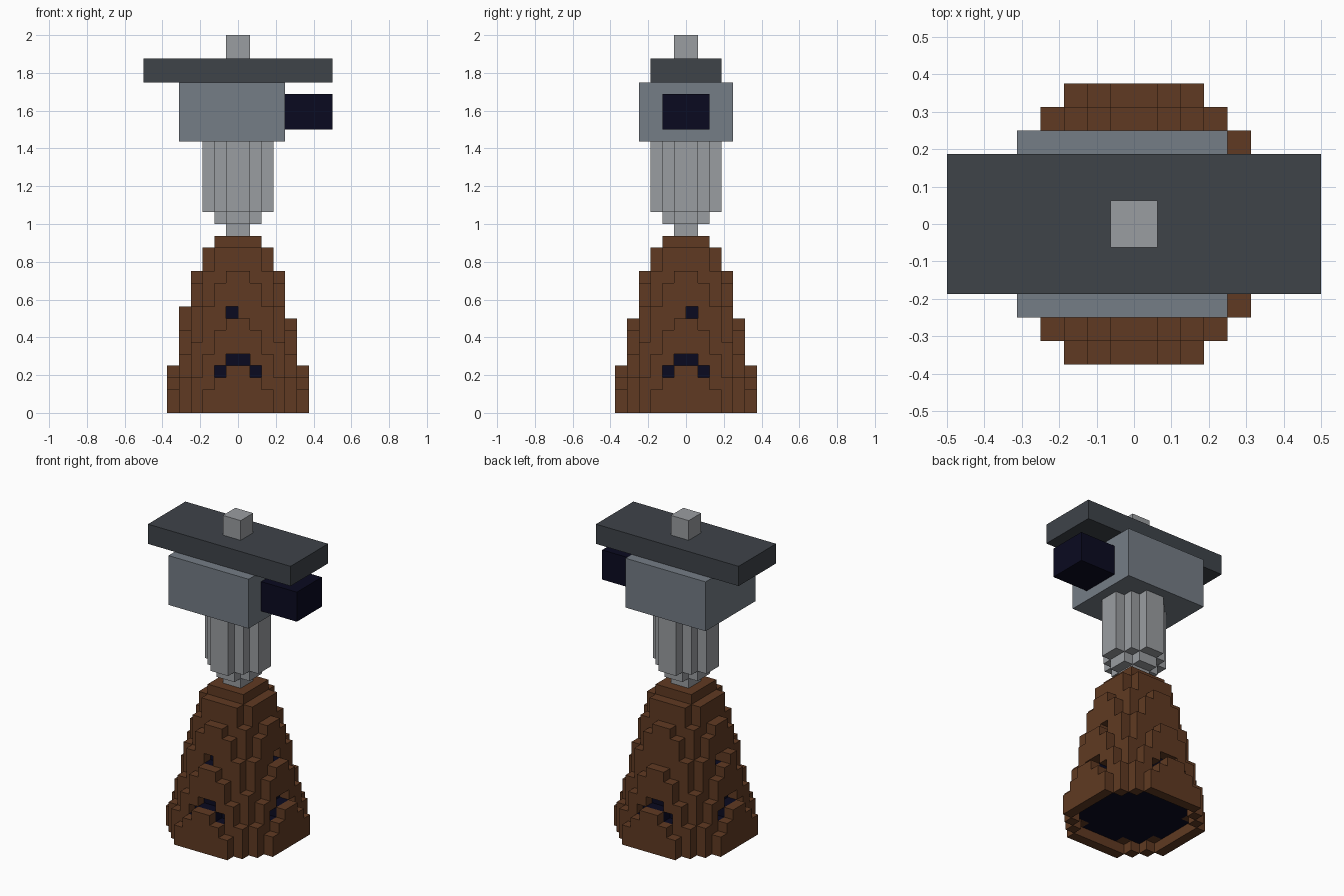
import bpy, bmesh
from math import hypot
from mathutils import Vector

U = 1 / 16  # one block unit

cube = bpy.data.objects.get("Cube")
if cube:
    bpy.data.objects.remove(cube, do_unlink=True)


def material(name, *rgb):
    lin = [((c / 255 + 0.055) / 1.055) ** 2.4 if c > 10 else c / 255 / 12.92 for c in rgb]
    m = bpy.data.materials.new(name)
    m.use_nodes = True
    m.diffuse_color = (*lin, 1)
    m.node_tree.nodes["Principled BSDF"].inputs["Base Color"].default_value = (*lin, 1)
    return m


BROWN = material("brown", 96, 58, 34)
DARK = material("near_black_blue", 10, 10, 32)
SILVER = material("silver", 154, 157, 161)
GREY = material("blue_grey", 117, 125, 134)
SLATE = material("dark_slate", 62, 67, 73)


def finish(name, bm, mat):
    mesh = bpy.data.meshes.new(name)
    bm.to_mesh(mesh)
    bm.free()
    mesh.materials.append(mat)
    obj = bpy.data.objects.new(name, mesh)
    bpy.context.collection.objects.link(obj)


def box(name, lo, hi, mat):
    lo, hi = Vector(lo) * U, Vector(hi) * U
    bm = bmesh.new()
    bmesh.ops.create_cube(bm, size=1)
    for v in bm.verts:
        v.co = (lo + hi) / 2 + v.co * (hi - lo)
    finish(name, bm, mat)


def blocks(name, cells, solid, mat):
    """Skin a set of unit cells, leaving out faces against the solid set."""
    bm = bmesh.new()
    for cell in cells:
        mid = Vector(cell) + Vector((0.5, 0.5, 0.5))
        for axis in range(3):
            for sign in (-1, 1):
                near = list(cell)
                near[axis] += sign
                if tuple(near) in solid:
                    continue
                n, a = Vector(), Vector()
                n[axis], a[(axis + 1) % 3] = sign / 2, 0.5
                b = n.cross(a) * 2
                corners = (n - a - b, n + a - b, n + a + b, n - a + b)
                bm.faces.new([bm.verts.new((mid + c) * U) for c in corners])
    bmesh.ops.remove_doubles(bm, verts=bm.verts, dist=0.001)
    bmesh.ops.dissolve_limit(bm, angle_limit=0.01, verts=bm.verts, edges=bm.edges)
    finish(name, bm, mat)


def disc(radius, z):
    span = range(-7, 7)
    return {(x, y, z) for x in span for y in span
            if hypot(x + 0.5, y + 0.5) <= radius}


# Stepped hollow mound with a dark core
shell, core = set(), set()
for z in range(15):
    r = 6.45 - 0.25 * (z + 0.5) if z < 14 else 2.2
    inner = disc(r - 1, z) if z > 0 else set()
    core |= inner
    shell |= disc(r, z) - (inner if z > 0 else disc(r - 1, z))

# Small openings above the ledges, the lower ones on all four sides
holes = set()
for a, z in ((-2, 3), (-1, 4), (0, 4), (1, 3)):
    for b in (-5, 4):
        holes |= {(a, b, z), (b, a, z)}
for a, z, d in ((1, 7, 4), (0, 8, 3)):
    holes |= {(-1 - a, -1 - d, z), (d, a, z), (-1 - d, a, z)}
# the cell behind each opening stays dark
shell -= holes
core -= holes
shell.add((-5, -1, 8))
solid = shell | core
blocks("mound_shell", shell, solid, BROWN)
blocks("mound_core", core, solid, DARK)

# Fluted column on a tapered foot
column = disc(1, 15) | disc(1.6, 16)
for z in range(17, 23):
    column |= disc(2.6, z)
blocks("column", column, column, SILVER)

# Head
box("head_body", (-5, -4, 23), (4, 4, 28), GREY)
box("side_block", (4, -2, 24), (8, 2, 27), DARK)
box("top_plate", (-8, -3, 28), (8, 3, 30), SLATE)
box("top_knob", (-1, -1, 30), (1, 1, 32), SILVER)
